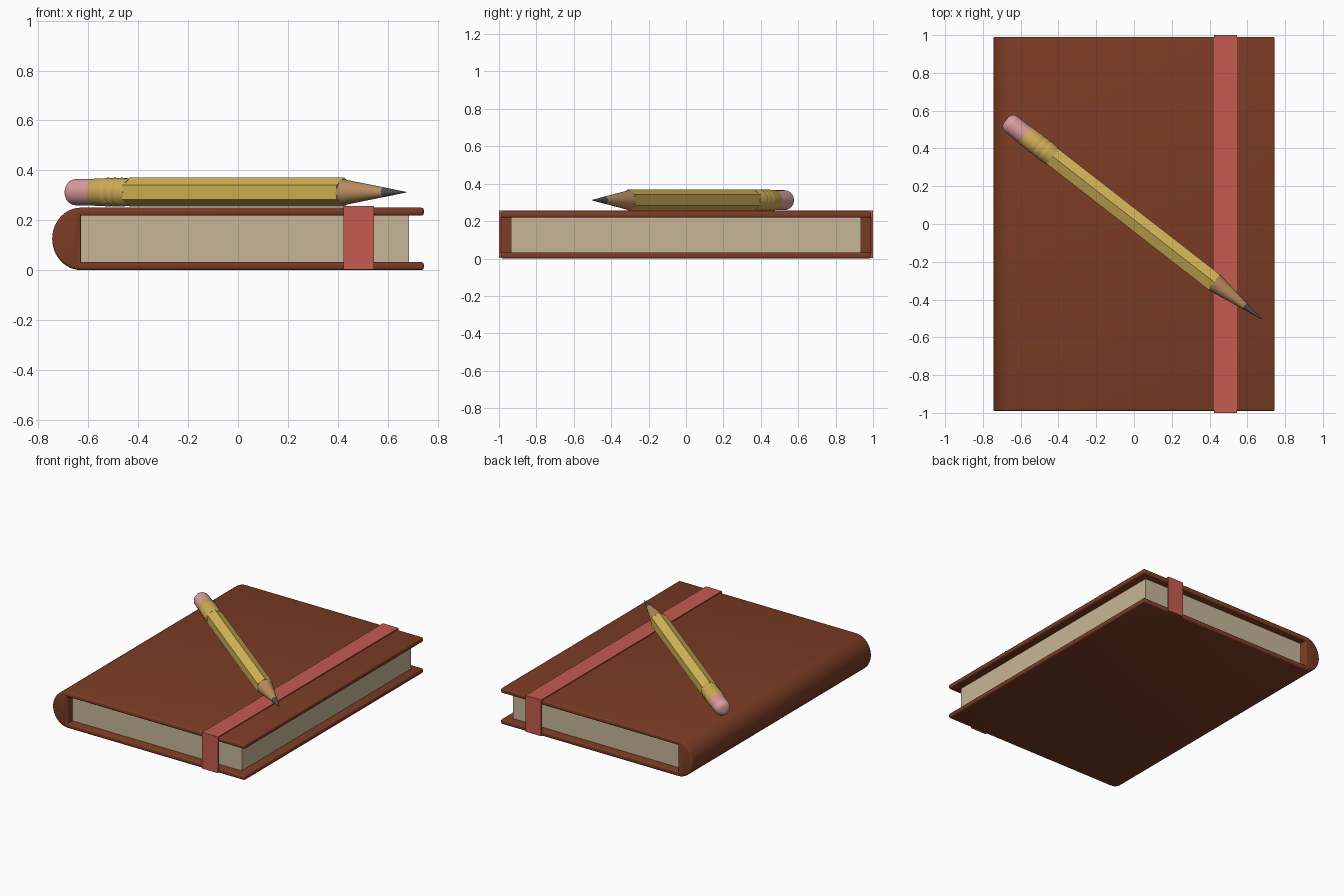
import bpy, bmesh
from math import sin, cos, pi, radians
from mathutils import Matrix

if "Cube" in bpy.data.objects:
    bpy.data.objects.remove(bpy.data.objects["Cube"], do_unlink=True)


def material(name, r, g, b):
    m = bpy.data.materials.new(name)
    m.use_nodes = True
    m.diffuse_color = (r, g, b, 1)
    bsdf = next(n for n in m.node_tree.nodes if n.type == 'BSDF_PRINCIPLED')
    bsdf.inputs["Base Color"].default_value = (r, g, b, 1)
    return m


leather = material("brown leather", 0.2, 0.045, 0.018)
paper = material("cream paper", 0.57, 0.47, 0.31)
elastic = material("red elastic", 0.56, 0.105, 0.08)
paint = material("yellow paint", 0.68, 0.48, 0.1)
brass = material("brass", 0.64, 0.42, 0.1)
wood = material("bare wood", 0.5, 0.27, 0.12)
graphite = material("graphite", 0.08, 0.08, 0.085)
rubber = material("pink rubber", 0.72, 0.34, 0.36)


def finish(bm, name, mat, smooth=40):
    bmesh.ops.recalc_face_normals(bm, faces=bm.faces)
    for f in bm.faces:
        f.smooth = smooth > 0
    mesh = bpy.data.meshes.new(name)
    bm.to_mesh(mesh)
    bm.free()
    mesh.materials.append(mat)
    if smooth:
        mesh.set_sharp_from_angle(angle=radians(smooth))
    ob = bpy.data.objects.new(name, mesh)
    bpy.context.collection.objects.link(ob)
    return ob


def extrude_profile(name, mat, points, y0, y1, bevel=0):
    """Closed x-z outline swept along y, with sharp convex edges rounded."""
    bm = bmesh.new()
    face = bm.faces.new([bm.verts.new((x, y0, z)) for x, z in points])
    ring = bmesh.ops.extrude_face_region(bm, geom=[face])["geom"]
    moved = [v for v in ring if isinstance(v, bmesh.types.BMVert)]
    bmesh.ops.translate(bm, verts=moved, vec=(0, y1 - y0, 0))
    bmesh.ops.recalc_face_normals(bm, faces=bm.faces)
    if bevel:
        edges = [e for e in bm.edges if e.calc_face_angle_signed() > radians(40)]
        bmesh.ops.bevel(bm, geom=edges, offset=bevel, segments=3,
                        profile=0.5, affect='EDGES')
    return finish(bm, name, mat)


def box(name, mat, x, y, z):
    return extrude_profile(name, mat, [(x[0], z[0]), (x[1], z[0]),
                                       (x[1], z[1]), (x[0], z[1])], *y)


def lathe(name, mat, profile, sides=32, smooth=40):
    """Rings of (distance from tip, radius) along the pencil's axis."""
    bm = bmesh.new()
    rings = []
    for s, r in profile:
        rings.append([bm.verts.new((-s, r * sin(2 * pi * i / sides),
                                    r * cos(2 * pi * i / sides)))
                      for i in range(sides)])
    for a, b in zip(rings, rings[1:]):
        for i in range(sides):
            j = (i + 1) % sides
            bm.faces.new((a[i], a[j], b[j], b[i]))
    bm.faces.new(rings[0])
    bm.faces.new(rings[-1])
    ob = finish(bm, name, mat, smooth)
    ob.matrix_world = pencil_frame
    return ob


# Cover: two boards joined by a rounded solid spine
top, board, hinge, fore = 0.25, 0.032, -0.63, 0.745
outline = [(hinge - 0.115 * sin(pi * i / 24), top / 2 * (1 - cos(pi * i / 24)))
           for i in range(25)]
outline += [(fore, top), (fore, top - board), (hinge, top - board),
            (hinge, board), (fore, board), (fore, 0)]
extrude_profile("cover", leather, outline, -0.99, 0.99, 0.01)

# Page block
box("pages", paper, (hinge - 0.01, 0.685), (-0.935, 0.935),
    (board - 0.002, top - board + 0.002))

# Elastic band over the top and down both ends
strap_x = (0.423, 0.545)
box("strap_top", elastic, strap_x, (-1, 1), (top - 0.004, 0.257))
for side, name in ((-1, "strap_front"), (1, "strap_back")):
    box(name, elastic, strap_x, sorted((side * 0.988, side)), (0.003, 0.257))

# Pencil lying diagonally, with its local origin at the tip
pencil_frame = (Matrix.Translation((0.675, -0.503, 0.312))
                @ Matrix.Rotation(radians(-37.9), 4, 'Z'))
lathe("pencil_lead", graphite, [(0, 0.001), (0.114, 0.0195)])
lathe("pencil_wood", wood, [(0.114, 0.0195), (0.32, 0.052)])
lathe("pencil_body", paint, [(0.315, 0.058), (1.407, 0.058)], 6, 0)

# Ferrule with raised rings
ferrule = [(1.4, 0.053), (1.415, 0.056)]
for k in range(3):
    s = 1.43 + 0.035 * k
    ferrule += [(s, 0.056), (s + 0.01, 0.058), (s + 0.02, 0.058), (s + 0.03, 0.056)]
ferrule += [(1.58, 0.055), (1.587, 0.053)]
lathe("pencil_ferrule", brass, ferrule)

# Eraser with a rounded end
eraser = [(1.58, 0.053)]
eraser += [(1.677 + 0.038 * sin(pi * i / 16), 0.015 + 0.038 * cos(pi * i / 16))
           for i in range(9)]
lathe("pencil_eraser", rubber, eraser)
